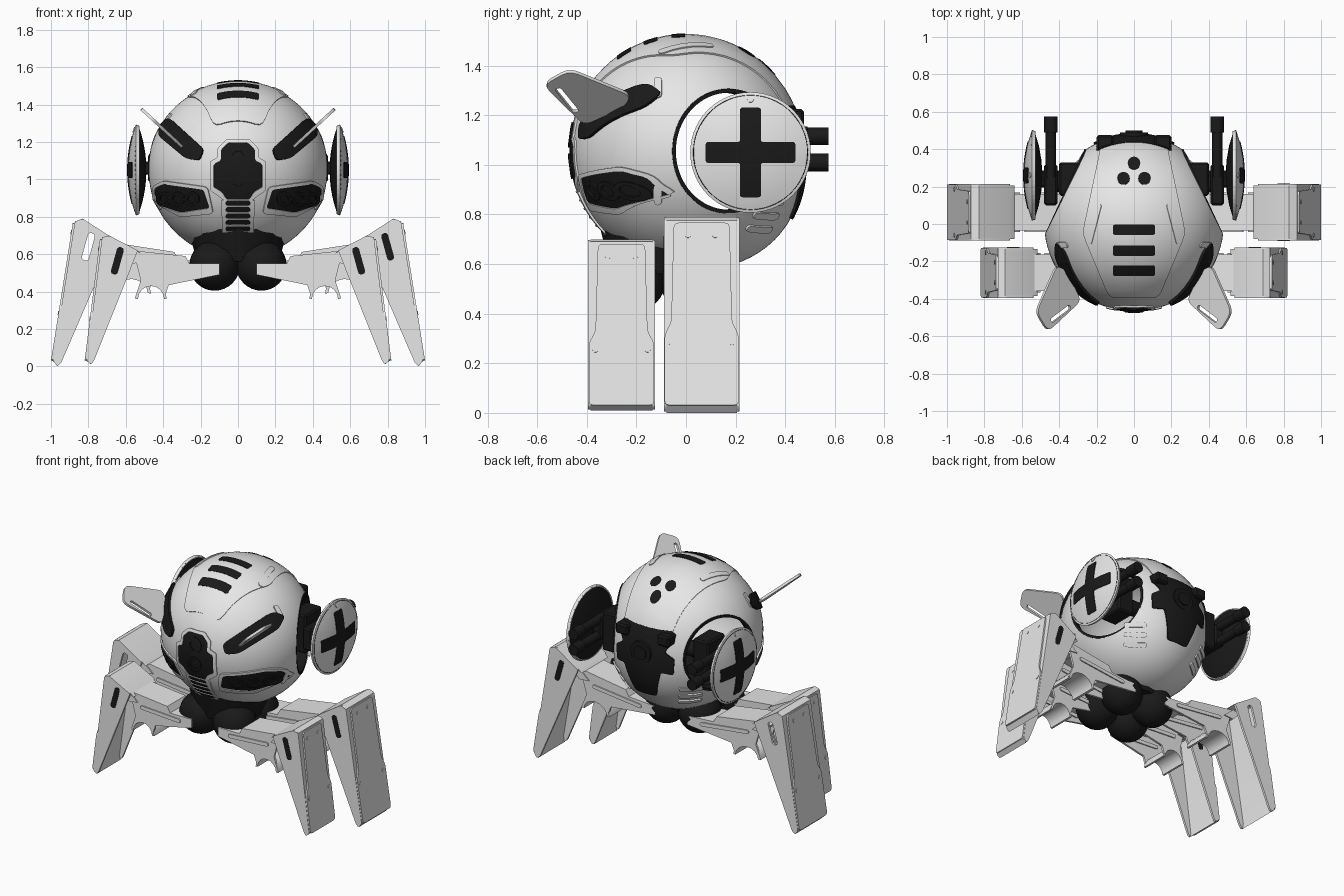
import bpy, bmesh, math
from mathutils import Vector, Matrix

if "Cube" in bpy.data.objects:
    bpy.data.objects.remove(bpy.data.objects["Cube"])


def material(name, value):
    m = bpy.data.materials.new(name)
    m.use_nodes = True
    color = (value, value, value, 1)
    m.diffuse_color = color
    m.node_tree.nodes["Principled BSDF"].inputs["Base Color"].default_value = color
    return m


LIGHT = material("pale grey armour", 0.82)
DARK = material("near black", 0.01)
CENTER, R = Vector((0, 0, 1.055)), 0.466
BULGE = Vector((0, 1, -1)).normalized()
SIDES = (("left", 1), ("right", -1))
made = []


def add(name, bm, mat):
    bmesh.ops.recalc_face_normals(bm, faces=bm.faces[:])
    mesh = bpy.data.meshes.new(name)
    bm.to_mesh(mesh)
    bm.free()
    mesh.materials.append(mat)
    ob = bpy.data.objects.new(name, mesh)
    bpy.context.collection.objects.link(ob)
    made.append(ob)
    return ob


# 2D outlines
def rounded(pts, r=0.015, n=3):
    pts, out = [Vector(p) for p in pts], []
    for i, p in enumerate(pts):
        a, b = pts[i - 1] - p, pts[(i + 1) % len(pts)] - p
        a = p + a.normalized() * min(r, a.length * 0.49)
        b = p + b.normalized() * min(r, b.length * 0.49)
        for k in range(n + 1):
            t = k / n
            out.append(a * (1 - t) ** 2 + p * 2 * t * (1 - t) + b * t * t)
    return out


def pill(x, y, w, h, angle=0):
    rot = Matrix.Rotation(angle, 2)
    corners = ((-w, -h), (w, -h), (w, h), (-w, h))
    return rounded([rot @ Vector(c) / 2 + Vector((x, y)) for c in corners], min(w, h) / 2)


def disc(x, y, r, n=24):
    return [(x + r * math.cos(i * math.tau / n), y + r * math.sin(i * math.tau / n)) for i in range(n)]


def mirror(pts):
    return list(pts) + [(-x, y) for x, y in reversed(pts)]


def flip(pts, s):
    return [(s * p[0], p[1]) for p in pts]


def fill(loops):
    bm, edges = bmesh.new(), []
    for loop in loops:
        vs = [bm.verts.new((p[0], p[1], 0)) for p in loop]
        edges += [bm.edges.new((vs[i - 1], vs[i])) for i in range(len(vs))]
    bmesh.ops.triangle_fill(bm, use_beauty=True, edges=edges, normal=(0, 0, 1))
    return bm


def thicken(bm, move):
    faces, rim = bm.faces[:], [e for e in bm.edges if e.is_boundary]
    pair = {v: bm.verts.new(move(v.co)) for v in bm.verts[:]}
    for f in faces:
        bm.faces.new([pair[v] for v in reversed(f.verts)])
    for e in rim:
        a, b = e.verts
        bm.faces.new((a, b, pair[b], pair[a]))


def plate(name, loops, t, origin, u, v, mat=LIGHT):
    """Flat plate of thickness t, centred on the plane through origin."""
    o, u, v = Vector(origin), Vector(u).normalized(), Vector(v).normalized()
    n, bm = u.cross(v), fill(loops)
    for w in bm.verts:
        w.co = o + u * w.co.x + v * w.co.y - n * t / 2
    thicken(bm, lambda c: c + n * t)
    return add(name, bm, mat)


def hull(d):
    """Slightly wide body that swells at the lower back."""
    d = d.normalized()
    return 1 + 0.085 * max(0, d.dot(BULGE)) ** 4 + 0.03 * d.x ** 2


def patch(name, loops, n, lift, mat=DARK, center=CENTER, radius=R, depth=0.02, cuts=4):
    """Curved plate whose outline is projected along n onto a sphere."""
    n = Vector(n).normalized()
    u = Vector((0, 0, 1)).cross(n)
    u = u.normalized() if u.length > 0.01 else Vector((1, 0, 0))
    v, bm = n.cross(u), fill(loops)
    bmesh.ops.subdivide_edges(bm, edges=bm.edges[:], cuts=cuts, use_grid_fill=True)
    for w in bm.verts:
        x, y, _ = w.co
        d = u * x + v * y + n * math.sqrt(max(radius ** 2 - x * x - y * y, 0.0004))
        w.co = center + d * (hull(d) if radius == R else 1) + d.normalized() * lift
    thicken(bm, lambda c: c - (c - center).normalized() * depth)
    return add(name, bm, mat)


def tube(name, a, b, r1, r2=None, mat=DARK, n=24):
    a, b, bm = Vector(a), Vector(b), bmesh.new()
    m = Matrix.Translation((a + b) / 2) @ (b - a).to_track_quat("Z", "Y").to_matrix().to_4x4()
    bmesh.ops.create_cone(bm, cap_ends=True, segments=n, radius1=r1, radius2=r2 or r1,
                          depth=(b - a).length, matrix=m)
    return add(name, bm, mat)


def box(name, c, size, mat=DARK):
    bm = bmesh.new()
    bmesh.ops.create_cube(bm, size=1, matrix=Matrix.Translation(c) @ Matrix.Diagonal((*size, 1)))
    bmesh.ops.bevel(bm, geom=bm.edges[:], offset=0.01, segments=1, affect="EDGES")
    return add(name, bm, mat)


X, Y, Z = Vector((1, 0, 0)), Vector((0, 1, 0)), Vector((0, 0, 1))
# Hollow round body with a dark-sleeved port on each rear flank
bm = bmesh.new()
bmesh.ops.create_uvsphere(bm, u_segments=72, v_segments=40, radius=R)
for w in bm.verts:
    w.co = CENTER + w.co * hull(w.co)
body = add("body_shell", bm, LIGHT)
body.modifiers.new("wall", "SOLIDIFY").thickness = 0.025
cutters = []
for side, s in SIDES:
    axis = Vector((s * 0.9, 0.42, 0)).normalized()
    cut = tube("port_cutter", CENTER + axis * 0.2, CENTER + axis * 0.8, 0.25, n=64)
    cut.hide_render = True
    made.remove(cut)
    cutters.append(cut)
    mod = body.modifiers.new("port", "BOOLEAN")
    mod.operation, mod.solver, mod.object = "DIFFERENCE", "EXACT", cut
    plate(side + "_port_sleeve", [disc(0, 0, 0.252, 64), disc(0, 0, 0.236, 64)], 0.07,
          CENTER + axis * 0.374, Z, axis.cross(Z), DARK)
bpy.context.view_layer.update()
solid = bpy.data.meshes.new_from_object(body.evaluated_get(bpy.context.evaluated_depsgraph_get()))
body.modifiers.clear()
body.data = solid
for cut in cutters:
    bpy.data.objects.remove(cut)

# Crown, vents and dots
patch("crown", [rounded(mirror([(0.13, -0.39), (0.27, -0.05), (0.17, 0.43)]), 0.04)], Z, 0.007, LIGHT, cuts=9)
for y in (-0.03, -0.14, -0.245):
    patch("crown_vent", [rounded(mirror([(0.11, y - 0.027), (0.11, y + 0.027)]), 0.012)], Z, 0.0095)
for x, y in ((0, 0.32), (-0.055, 0.24), (0.055, 0.24)):
    patch("crown_dot", [disc(x, y, 0.033)], Z, 0.0095)

# Sunken face mask in a pale frame, slatted chin
mask = rounded(mirror([(0.06, -0.16), (0.085, -0.12), (0.128, -0.095), (0.128, 0.025), (0.09, 0.045),
                       (0.09, 0.1), (0.05, 0.14)]), 0.01)
frame = rounded(mirror([(0.075, -0.165), (0.1, -0.145), (0.148, -0.11), (0.148, 0.04), (0.108, 0.06),
                        (0.108, 0.11), (0.06, 0.158)]), 0.01)
patch("face_mask", [mask], -Y, 0.004)
patch("mask_frame", [frame, mask], -Y, 0.008, LIGHT)
for z in (0.065, -0.06):
    patch("mask_lens", [disc(0, z, 0.05), disc(0, z, 0.03)], -Y, 0.01)
slats = [pill(0, -0.315 + i * 0.034, 0.13, 0.028) for i in range(5)]
patch("chin_bed", [rounded(mirror([(0.07, -0.335), (0.07, -0.165)]))], -Y, 0.004)
patch("chin_grille", [rounded(mirror([(0.08, -0.345), (0.09, -0.163)]))] + slats, -Y, 0.008, LIGHT)

# Back hatch
patch("back_hatch", [rounded(mirror([(0.07, -0.25), (0.13, -0.08), (0.2, -0.09), (0.21, 0.01),
                                     (0.15, 0.05), (0.2, 0.12), (0.18, 0.18)]))], Y, 0.01, cuts=6)
tube("hatch_hub", (0, 0.42, 1.08), (0, 0.49, 1.08), 0.075)
tube("hatch_cap", (0, 0.42, 1.08), (0, 0.5, 1.08), 0.045)
for side, s in SIDES:
    box(side + "_hatch_hinge", (s * 0.155, 0.425, 1.19), (0.09, 0.1, 0.07))

for side, s in SIDES:
    # Lamp cluster in a pale frame, and brow slot
    lamp = flip(rounded([(0.148, -0.205), (0.3, -0.227), (0.43, -0.18), (0.43, -0.1), (0.385, -0.078),
                         (0.18, -0.108)]), s)
    patch(side + "_lamp_frame", [flip(rounded([(0.13, -0.235), (0.3, -0.25), (0.438, -0.165), (0.44, -0.09),
          (0.39, -0.06), (0.16, -0.095)], 0.02), s), lamp], -Y, 0.009, LIGHT)
    patch(side + "_lamp_bed", [lamp], -Y, 0.004)
    for x in (0.24, 0.315, 0.38):
        patch(side + "_lamp", [disc(s * x, -0.155, 0.037), disc(s * x, -0.155, 0.022)], -Y, 0.014)
    brow = [(0.2, 0.045), (0.27, 0.055), (0.405, 0.17), (0.4, 0.225), (0.355, 0.265), (0.18, 0.105)]
    patch(side + "_brow_slot", [flip(rounded(brow, 0.02), s)], -Y, 0.016, depth=0.03)
    # Ear fin with a slot
    fin = rounded([(-0.575, 0.29), (-0.47, 0.375), (-0.22, 0.225), (-0.25, 0.16), (-0.41, 0.05)], 0.04)
    plate(side + "_ear_fin", [fin, pill(-0.48, 0.2, 0.16, 0.026, math.atan2(-0.29, 0.16))], 0.016,
          (s * 0.25, 0, 1.13), Y, (s * 0.735, 0, 0.68))
    # Raised strips on the shell
    patch(side + "_crown_strip", [pill(s * 0.21, 0, 0.03, 0.22, s * 0.25)], Z, 0.012, LIGHT)
    for z in (-0.17, 0.25):
        patch(side + "_cheek_strip", [pill(-s * 0.11, z, 0.03, 0.08)], X * s, 0.008, LIGHT)
    for i in (-1, 0, 1):
        patch(side + "_rear_louvre", [pill(0, i * 0.06, 0.14, 0.028)], (s * 0.5, 0.62, -0.5), 0.009, LIGHT)

    # Round shield: domed face, domed dark back and a cross
    hub, back = Vector((s * -0.1, 0.26, 1.05)), Vector((s * 1.18, 0.26, 1.05))
    a, b = 0.18, 0.042
    cross = [(b, -a), (b, -b), (a, -b), (a, b), (b, b), (b, a)]
    patch(side + "_shield", [disc(0, 0, 0.243, 56)], X * s, 0, LIGHT, hub, 0.69, 0.02, 5)
    patch(side + "_shield_back", [disc(0, 0, 0.238, 56)], X * -s, 0, DARK, back, 0.69, 0.02, 5)
    patch(side + "_shield_cross", [rounded(mirror(cross), 0.01)], X * s, 0.003, DARK, hub, 0.69)
    patch(side + "_shield_bolt", [disc(0, 0.215, 0.014, 12)], X * s, 0.005, LIGHT, hub, 0.69, cuts=1)
    # Twin gun behind the shield
    box(side + "_gun_housing", (s * 0.34, 0.24, 1.06), (0.12, 0.18, 0.26))
    box(side + "_gun_body", (s * 0.445, 0.21, 1.06), (0.07, 0.22, 0.15))
    box(side + "_gun_mount", (s * 0.42, 0.24, 1.06), (0.17, 0.09, 0.07))
    for z in (1.01, 1.115):
        tube(side + "_barrel", (s * 0.445, 0.25, z), (s * 0.445, 0.5, z), 0.028)
        tube(side + "_muzzle", (s * 0.445, 0.49, z), (s * 0.445, 0.575, z), 0.036)
tube("gun_axle", (-0.45, 0.22, 1.06), (0.45, 0.22, 1.06), 0.05)

# Hips
tube("hip_hub", (0, -0.08, 0.56), (0, -0.08, 0.74), 0.22, 0.265, n=16)

LEGS = {
    "front": (-0.26, 0.27, 1, 0, (0.645, 0.565),
              [(0.535, 0.62), (0.69, 0.7), (0.727, 0.69), (0.81, 0.03), (0.785, 0.01), (0.77, 0.03)]),
    "rear": (0.063, 0.305, 1.22, 0.04, (0.8, 0.64),
             [(0.66, 0.68), (0.83, 0.79), (0.872, 0.775), (0.99, 0.03), (0.965, 0), (0.945, 0.02)]),
}
for side, s in SIDES:
    for end, (yc, width, stretch, rise, slot, prof) in LEGS.items():
        name = side + "_" + end
        # Leg: two flanges joined by a bent outer wall
        mark = flip(pill(*slot, 0.038, 0.15, 0.27), s)
        open_slot = end == "rear" and s < 0
        for k in (-1, 1):
            y = yc + k * (width / 2 - 0.008)
            loops = [flip(rounded(prof, 0.012), s)] + ([mark] if open_slot else [])
            plate(name + "_flange", loops, 0.015, (0, y, 0), X, Z)
            if not open_slot:
                plate(name + "_slot", [mark], 0.006, (0, y + k * 0.006, 0), X, Z, DARK)
        wall = prof[:5] + [(x - 0.02, z - 0.02 if z > 0.1 else z + 0.01) for x, z in reversed(prof[:4])]
        plate(name + "_wall", [flip(wall, s)], width - 0.02, (0, yc, 0), X, Z)
        # Shin cover and bolts on the outer face
        top, foot = Vector((s * prof[2][0], yc, prof[2][1])), Vector((s * prof[3][0], yc, prof[3][1]))
        down = foot - top
        w, length = width / 2, down.length
        cover = rounded(mirror([(w - 0.04, 0.01), (w - 0.03, length * 0.55), (w - 0.003, length * 0.62),
                                (w - 0.003, length)]), 0.02)
        plate(name + "_shin_cover", [cover], 0.02, top, Y, down)
        for x, d in ((0.055, 0.06), (w - 0.03, length * 0.66)):
            plate(name + "_bolts", [disc(x, d, 0.012, 10)], 0.026, top, Y, down)
            plate(name + "_bolts", [disc(-x, d, 0.012, 10)], 0.026, top, Y, down)

        # Arm from hip to leg, with a scalloped end
        arch = [(0.465 + 0.07 * math.cos(t * math.pi / 8), 0.36 + 0.07 * math.sin(t * math.pi / 8))
                for t in range(8, -1, -1)]
        arm = [(0.1, 0.49), (0.37, 0.435)] + arch + [(0.55, 0.37), (0.52, 0.46), (0.56, 0.62), (0.28, 0.59),
                                                    (0.26, 0.55), (0.1, 0.55)]
        roof = [(0.1, 0.55), (0.26, 0.55), (0.28, 0.59), (0.56, 0.62), (0.56, 0.6), (0.29, 0.57),
                (0.27, 0.53), (0.1, 0.53)]
        cup = arch + [(0.465 + (x - 0.465) * 1.2, 0.36 + (z - 0.36) * 1.2) for x, z in reversed(arch)]

        def fit(pts):
            return [(s * x * stretch, z + rise * x / 0.5) for x, z in pts]
        for k in (-1, 1):
            plate(name + "_arm_side", [fit(arm)], 0.014, (0, yc + k * 0.09, 0), X, Z)
            plate(name + "_arm_rib", [fit(pill(0.33, 0.525, 0.3, 0.025, 0.06))], 0.03, (0, yc + k * 0.09, 0), X, Z)
        plate(name + "_arm_roof", [fit(roof)], 0.19, (0, yc, 0), X, Z)
        plate(name + "_arm_cup", [fit(cup)], 0.19, (0, yc, 0), X, Z)
        plate(name + "_knee", [fit([(0.5, 0.56), (0.56, 0.55), (0.6, 0.6), (0.56, 0.62)])], 0.21, (0, yc, 0), X, Z)
        # Ball joint
        bm = bmesh.new()
        bmesh.ops.create_uvsphere(bm, u_segments=32, v_segments=16, radius=0.135,
                                  matrix=Matrix.Translation((s * 0.125, yc * 0.75 - 0.02, 0.54)))
        add(name + "_hip_ball", bm, DARK)

# Smooth curves, crisp edges
bpy.ops.object.select_all(action="DESELECT")
for ob in made:
    ob.select_set(True)
bpy.context.view_layer.objects.active = body
bpy.ops.object.shade_smooth_by_angle(angle=math.radians(32))
